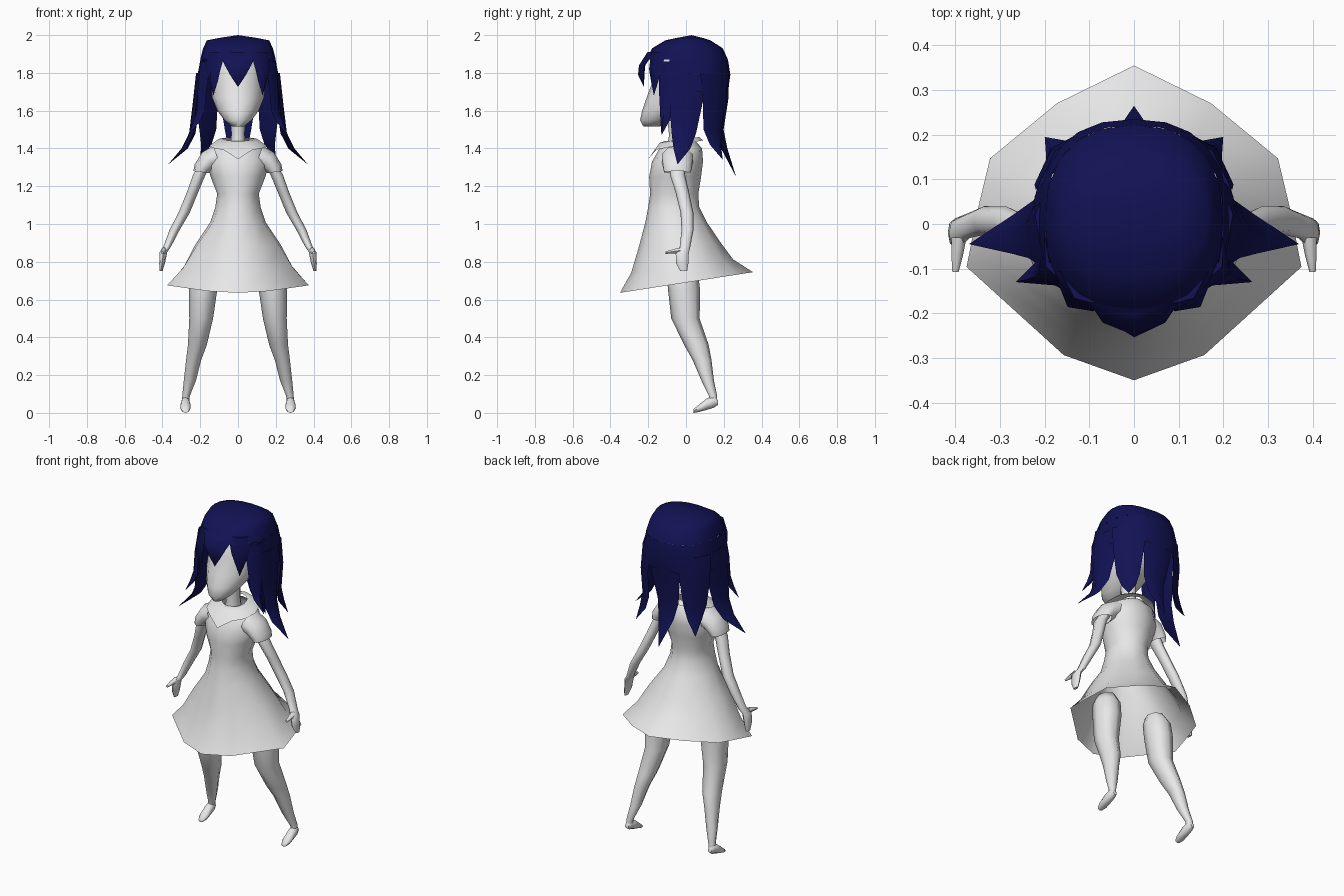
import bpy, bmesh
from math import sin, cos, pi, radians
from mathutils import Vector

if "Cube" in bpy.data.objects:
    bpy.data.objects.remove(bpy.data.objects["Cube"])


def material(name, rgb):
    m = bpy.data.materials.new(name)
    m.use_nodes = True
    m.diffuse_color = (*rgb, 1)
    m.node_tree.nodes["Principled BSDF"].inputs["Base Color"].default_value = (*rgb, 1)
    return m


GREY = material("light grey", (0.8, 0.8, 0.8))
BLUE = material("dark blue", (0.006, 0.006, 0.09))


def loft(name, rings, mat=GREY, closed=True, start=False, end=False, angle=60):
    """Skin a list of equal-length point rings, with optional end caps."""
    bm = bmesh.new()
    rows = [[bm.verts.new(p) for p in r] for r in rings]
    n = len(rows[0])
    for a, b in zip(rows, rows[1:]):
        for i in range(n if closed else n - 1):
            j = (i + 1) % n
            bm.faces.new((a[i], a[j], b[j], b[i]))
    if start:
        bm.faces.new(rows[0])
    if end:
        bm.faces.new(rows[-1])
    bmesh.ops.remove_doubles(bm, verts=bm.verts, dist=0.0005)
    bmesh.ops.recalc_face_normals(bm, faces=bm.faces)
    me = bpy.data.meshes.new(name)
    bm.to_mesh(me)
    bm.free()
    me.materials.append(mat)
    me.shade_smooth()
    me.set_sharp_from_angle(angle=radians(angle))
    ob = bpy.data.objects.new(name, me)
    bpy.context.collection.objects.link(ob)
    return ob


def ellipse(c, u, v, n=8):
    c, u, v = Vector(c), Vector(u), Vector(v)
    return [c + u * cos(2 * pi * i / n) + v * sin(2 * pi * i / n) for i in range(n)]


def limb(name, side, rows):
    """Horizontal rings: x, y, z, half width, half depth."""
    return loft(name, [ellipse((side * x, y, z), (rx, 0, 0), (0, ry, 0))
                       for x, y, z, rx, ry in rows], start=True, end=True)


def band(z, rx, front, back, slope=0, n=12, a0=0, a1=2 * pi, power=1.0):
    """Body ring from half width and front/back depth; angle 0 is the front."""
    mid, h = (front + back) / 2, (back - front) / 2
    pts = []
    for i in range(n):
        a = a0 + (a1 - a0) * i / (n if a1 - a0 > 6.2 else n - 1)
        s, c = sin(a), cos(a)
        x = rx * (abs(s) ** power) * (1 if s > 0 else -1)
        y = mid - h * (abs(c) ** power) * (1 if c > 0 else -1)
        pts.append(Vector((x, y, z + slope * y)))
    return pts


# Dress: round at the chest, blending to an angular hem
HEM = [(0, -1), (.42, -.84), (1, -.28), (.93, .1), (.86, .41), (.46, .76), (0, 1)]


def dress_ring(z, rx, front, back, slope=0, blend=0):
    ring = band(z, rx, front, back, slope)
    mid, h = (front + back) / 2, (back - front) / 2
    for i, p in enumerate(ring):
        hx, hy = HEM[min(i, 12 - i)]
        x = rx * hx * (1 if i <= 6 else -1)
        y = mid + h * hy
        ring[i] = p.lerp(Vector((x, y, z + slope * y)), blend)
    return ring


loft("dress", [dress_ring(*r) for r in (
    (.69, .375, -.35, .355, .155, 1), (.78, .30, -.29, .25, .13, .8),
    (.89, .235, -.25, .185, .05, .5), (1.01, .148, -.215, .11, 0, .2),
    (1.09, .12, -.2, .07), (1.16, .11, -.19, .065), (1.25, .145, -.195, .08),
    (1.33, .165, -.18, .09), (1.40, .14, -.14, .085), (1.44, .07, -.1, .05))])

# Collar: sloped sheet with a point at the front
outer = band(1.425, .15, -.185, .09, .2)
outer[0] += Vector((0, -.015, -.045))
loft("collar", [band(1.45, .065, -.11, .045, .1), band(1.45, .11, -.14, .07, .15), outer])

# Neck and head
loft("neck", [band(1.40, .045, -.1, .01, n=10), band(1.47, .037, -.09, 0, n=10),
              band(1.57, .04, -.1, 0, n=10)])
loft("head", [band(*r) for r in (
    (1.515, .03, -.225, -.14), (1.55, .072, -.243, -.07), (1.6, .11, -.232, .02),
    (1.67, .138, -.208, .1), (1.76, .142, -.175, .13), (1.84, .135, -.16, .13),
    (1.91, .1, -.1, .1))], start=True, end=True)

# Arms, sleeves and legs, once for each side
for side, word in ((1, "left"), (-1, "right")):
    limb(word + "_arm", side, [
        (.165, -.045, 1.33, .03, .045), (.205, -.045, 1.26, .033, .04),
        (.24, -.02, 1.17, .03, .036), (.285, .005, 1.06, .03, .034),
        (.335, .008, .97, .027, .032), (.375, -.005, .88, .02, .028),
        (.395, -.02, .85, .02, .035), (.402, -.02, .79, .015, .032),
        (.408, -.012, .75, .008, .018)])
    loft(word + "_thumb", [ellipse((side * x, y, z), (r, 0, 0), (0, 0, r), 6) for x, y, z, r in (
        (.392, -.03, .86, .017), (.396, -.07, .855, .013), (.4, -.108, .848, .007))],
        start=True, end=True)
    loft(word + "_sleeve", [ellipse((side * x, -.045, z), (side * ux, 0, uz), (0, d, 0), 10)
                            for x, z, ux, uz, d in (
        (.11, 1.355, .02, .06, .085), (.155, 1.335, .035, .045, .085),
        (.19, 1.295, .04, .02, .078), (.196, 1.275, .04, .005, .075))])
    limb(word + "_leg", side, [
        (.175, -.03, .79, .05, .06), (.18, -.02, .74, .073, .083),
        (.185, -.01, .65, .075, .085), (.195, -.003, .5, .063, .075),
        (.215, .055, .36, .05, .065), (.235, .085, .28, .04, .05),
        (.255, .115, .17, .032, .033), (.275, .143, .09, .02, .022),
        (.278, .145, .05, .018, .02)])
    loft(word + "_foot", [ellipse((side * .278, y, z), (rx, 0, 0), (0, 0, rz)) for y, z, rx, rz in (
        (.17, .055, .012, .012), (.148, .06, .022, .032), (.11, .046, .026, .03),
        (.07, .025, .028, .02), (.04, .01, .016, .01))], start=True, end=True)

# Hair cap, then the sheet around the sides and back
top = [Vector((0, .03, 2.0))] * 20
loft("hair_cap", [top] + [band(*r, n=20, power=.85) for r in (
    (1.985, .1, -.05, .09), (1.972, .165, -.11, .13), (1.93, .185, -.18, .195),
    (1.87, .2, -.21, .222))], BLUE)
loft("hair_back", [band(z, rx, f, b, 0, 15, radians(68), radians(292), .85) for z, rx, f, b in (
    (1.87, .2, -.21, .222), (1.79, .215, -.21, .235), (1.7, .226, -.2, .222))],
    BLUE, closed=False)


def strand(name, rows, side=1, t=.014):
    """Pointed lock of hair with a diamond section: x, y, z, width."""
    out = Vector((rows[0][0] * side, rows[0][1], 0)).normalized()
    across = Vector((-out.y, out.x, 0))
    rings = []
    for x, y, z, w in rows:
        p = Vector((side * x, y, z))
        thick = out * t * min(1, w / .06)
        edge = across * w / 2
        rings.append([p + edge - thick, p + thick, p - edge - thick, p - thick * 1.4])
    loft(name, rings, BLUE, start=True, angle=75)


strand("fringe_middle", [(0, -.19, 1.91, .2), (0, -.235, 1.84, .14),
                         (0, -.24, 1.79, .085), (0, -.222, 1.725, 0)])
strand("back_lock", [(0, .215, 1.8, .2), (0, .21, 1.66, .19), (0, .185, 1.5, .14),
                     (0, .205, 1.4, .1), (0, .265, 1.25, 0)])
for side, word in ((1, "left"), (-1, "right")):
    strand(word + "_fringe", [(.125, -.155, 1.91, .13), (.14, -.175, 1.82, .1),
                              (.138, -.175, 1.76, .06), (.13, -.17, 1.68, 0)], side)
    strand(word + "_front_lock", [(.185, -.09, 1.86, .13), (.2, -.105, 1.72, .1),
                                  (.205, -.11, 1.6, .075), (.225, -.118, 1.54, .05),
                                  (.265, -.13, 1.47, 0)], side)
    strand(word + "_side_lock", [(.208, .02, 1.8, .2), (.228, 0, 1.62, .17),
                                 (.245, -.01, 1.48, .13), (.285, -.02, 1.4, .09),
                                 (.37, -.045, 1.315, 0)], side)
    strand(word + "_back_lock", [(.165, .155, 1.8, .19), (.175, .16, 1.65, .17),
                                 (.17, .15, 1.5, .13), (.178, .165, 1.42, .08),
                                 (.2, .195, 1.34, 0)], side)
